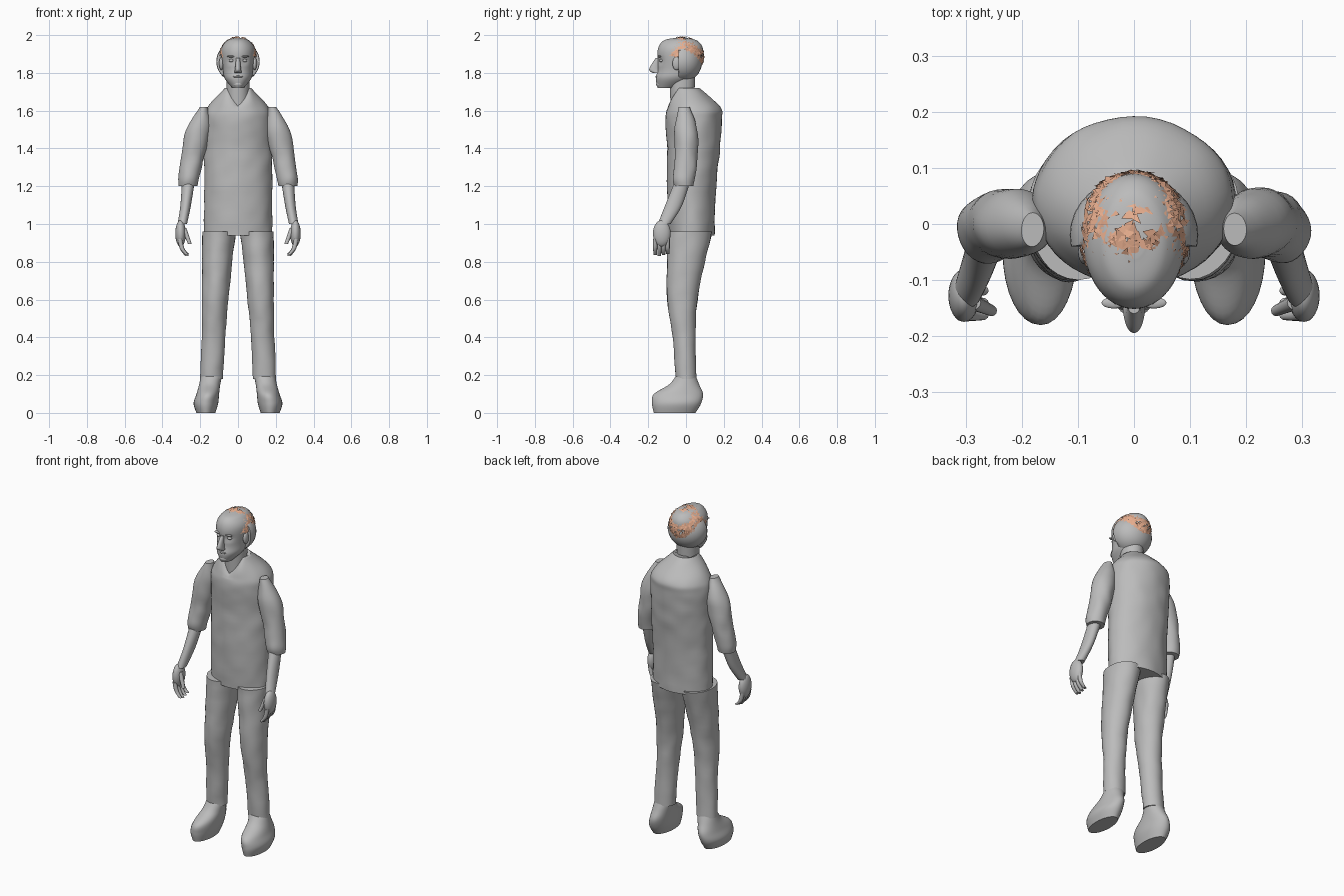
import bpy, bmesh, math, random
from mathutils import Vector, noise

random.seed(4)
cube = bpy.data.objects.get("Cube")
if cube:
    bpy.data.objects.remove(cube)


def material(name, rgb):
    m = bpy.data.materials.new(name)
    m.use_nodes = True
    m.diffuse_color = (*rgb, 1)
    m.node_tree.nodes["Principled BSDF"].inputs["Base Color"].default_value = (*rgb, 1)
    return m


GREY = material("plain grey", (.5, .5, .5))
PEACH = material("peach hair", (.8, .42, .27))


def finish(name, bm, mat, smooth=True):
    bmesh.ops.recalc_face_normals(bm, faces=bm.faces)
    mesh = bpy.data.meshes.new(name)
    bm.to_mesh(mesh)
    bm.free()
    mesh.materials.append(mat)
    ob = bpy.data.objects.new(name, mesh)
    bpy.context.collection.objects.link(ob)
    if smooth:
        bpy.ops.object.select_all(action='DESELECT')
        ob.select_set(True)
        bpy.context.view_layer.objects.active = ob
        bpy.ops.object.shade_smooth_by_angle(angle=math.radians(50))


# One horizontal elliptical cross-section, given by its centre and radii
def ring(z, wide, deep, x=0, y=0):
    return z, wide, deep, x, y


def spline(a, b, c, d, t):
    return b + t / 2 * (c - a + t * (2 * a - 5 * b + 4 * c - d + t * (3 * (b - c) + d - a)))


# Smooth skin through a stack of cross-sections, mirrored when side is negative
def loft(name, rows, side=1, sides=32, steps=6, shape=None):
    last = len(rows) - 1
    sections = []
    for i in range(last):
        four = [rows[min(max(i + k, 0), last)] for k in (-1, 0, 1, 2)]
        for s in range(steps):
            sections.append([spline(*values, s / steps) for values in zip(*four)])
    sections.append(rows[-1])
    bm = bmesh.new()
    grid = []
    for z, wide, deep, x, y in sections:
        loop = []
        for k in range(sides):
            angle = math.tau * k / sides
            p = Vector((side * (x + wide * math.sin(angle)), y - deep * math.cos(angle), z))
            loop.append(bm.verts.new(shape(p) if shape else p))
        grid.append(loop)
    for low, high in zip(grid, grid[1:]):
        for k in range(sides):
            n = (k + 1) % sides
            bm.faces.new((low[k], low[n], high[n], high[k]))
    bm.faces.new(grid[0])
    bm.faces.new(grid[-1])
    finish(name, bm, GREY)


def blob(name, centre, radii, shape=None):
    bm = bmesh.new()
    bmesh.ops.create_uvsphere(bm, u_segments=32, v_segments=20, radius=1)
    for v in bm.verts:
        p = Vector(centre) + Vector(radii) * v.co
        v.co = shape(p) if shape else p
    finish(name, bm, GREY)


def wrinkle(p):
    return p + .004 * noise.noise_vector(p * 14) * Vector((1, 1, 0))


# Drop the front of the collar into a V neck
def shirt_shape(p):
    q = wrinkle(p)
    if p.y < 0 and p.z > 1.6:
        q.z -= .7 * max(0, 1 - abs(p.x) / .06) * (p.z - 1.6)
    return q


# Hollow the eye sockets
def head_shape(p):
    if p.y < 0:
        distance = math.hypot((abs(p.x) - .035) / .02, (p.z - 1.865) / .014)
        p.y += .012 * math.exp(-distance ** 2)
    return p


# Cut the rear skull flat in front
def flat_front(p):
    p.y = max(p.y, -.04)
    return p


loft("shirt", [
    ring(z=.94, wide=.18, deep=.12, y=.03),
    ring(z=1.2, wide=.18, deep=.13, y=.03),
    ring(z=1.4, wide=.18, deep=.14, y=.04),
    ring(z=1.55, wide=.18, deep=.15, y=.04),
    ring(z=1.62, wide=.16, deep=.14, y=.04),
    ring(z=1.72, wide=.07, deep=.07),
], sides=48, steps=8, shape=shirt_shape)

loft("neck", [
    ring(z=1.6, wide=.06, deep=.06, y=-.02),
    ring(z=1.8, wide=.06, deep=.07, y=-.02),
])

loft("head", [
    ring(z=1.72, wide=.03, deep=.05, y=-.1),
    ring(z=1.77, wide=.07, deep=.1, y=-.06),
    ring(z=1.82, wide=.08, deep=.11, y=-.04),
    ring(z=1.92, wide=.09, deep=.12, y=-.03),
    ring(z=1.97, wide=.06, deep=.09, y=-.03),
    ring(z=1.985, wide=.02, deep=.03, y=-.03),
], sides=48, steps=8, shape=head_shape)
blob("rear_skull", (0, -.02, 1.86), (.115, .105, .11), flat_front)

# Face
loft("nose", [
    ring(z=1.8, wide=.02, deep=.02, y=-.155),
    ring(z=1.82, wide=.016, deep=.03, y=-.165),
    ring(z=1.88, wide=.01, deep=.01, y=-.15),
])
blob("upper_lip", (0, -.152, 1.78), (.026, .01, .006))
blob("lower_lip", (0, -.15, 1.767), (.022, .01, .007))
blob("chin", (0, -.138, 1.74), (.026, .02, .018))

for side, label in ((1, "left"), (-1, "right")):
    blob(label + "_eye", (side * .035, -.13, 1.865), (.014, .011, .008))
    blob(label + "_brow", (side * .036, -.141, 1.887), (.022, .01, .005))
    blob(label + "_ear", (side * .088, -.05, 1.85), (.012, .022, .035))

    # Trouser leg and shoe
    loft(label + "_trouser_leg", [
        ring(z=.18, wide=.062, deep=.054, x=.14),
        ring(z=.4, wide=.062, deep=.06, x=.13, y=-.01),
        ring(z=.6, wide=.07, deep=.08, x=.12, y=-.02),
        ring(z=.8, wide=.08, deep=.1, x=.11),
        ring(z=.96, wide=.09, deep=.12, x=.1, y=.02),
    ], side, shape=wrinkle)
    loft(label + "_shoe", [
        ring(z=0, wide=.05, deep=.11, x=.17, y=-.06),
        ring(z=.05, wide=.065, deep=.13, x=.17, y=-.05),
        ring(z=.1, wide=.06, deep=.13, x=.16, y=-.04),
        ring(z=.15, wide=.056, deep=.08, x=.15, y=-.01),
        ring(z=.2, wide=.056, deep=.05, x=.14),
    ], side)

    # Rolled sleeve
    loft(label + "_sleeve", [
        ring(z=1.2, wide=.05, deep=.05, x=.265, y=-.01),
        ring(z=1.25, wide=.056, deep=.06, x=.26, y=-.01),
        ring(z=1.35, wide=.06, deep=.06, x=.24),
        ring(z=1.5, wide=.064, deep=.06, x=.21),
        ring(z=1.62, wide=.02, deep=.03, x=.18, y=-.01),
    ], side, shape=wrinkle)

    # Bare forearm, palm, fingers and thumb
    loft(label + "_forearm", [
        ring(z=1, wide=.025, deep=.034, x=.295, y=-.115),
        ring(z=1.1, wide=.028, deep=.045, x=.277, y=-.065),
        ring(z=1.25, wide=.035, deep=.04, x=.26, y=-.01),
    ], side)
    blob(label + "_palm", (side * .304, -.128, .95), (.028, .047, .07))
    for finger in range(4):
        y = -.163 + finger * .022
        tip = .83 + .006 * abs(finger - 1)
        loft(label + "_finger_" + str(finger + 1), [
            ring(z=tip, wide=.01, deep=.009, x=.27, y=y),
            ring(z=.87, wide=.012, deep=.011, x=.296, y=y),
            ring(z=.92, wide=.012, deep=.011, x=.308, y=y),
        ], side, sides=12)
    loft(label + "_thumb", [
        ring(z=.895, wide=.01, deep=.01, x=.255, y=-.155),
        ring(z=.98, wide=.014, deep=.014, x=.288, y=-.14),
    ], side, sides=12)

# Short hair made of small flat tufts, thin at the crown
hair = bmesh.new()
placed = 0
while placed < 620:
    normal = Vector([random.gauss(0, 1) for _ in range(3)]).normalized()
    p = Vector((0, -.018, 1.888)) + normal * Vector((.098, .113, .102))
    hairline = 1.935 if p.y < -.09 else 1.89 if p.y < .04 else 1.84
    nape = 1.77 < p.z < 1.8 and p.y > .03 and placed % 3 == 0
    crown = abs(p.x) < .05 and -.01 < p.y < .04
    if (p.z < hairline and not nape) or (crown and random.random() < .85):
        continue
    tangent = normal.orthogonal().normalized()
    along = tangent * math.cos(placed) + normal.cross(tangent) * math.sin(placed)
    along += normal * random.uniform(-.25, .25)
    across = normal.cross(along).normalized()
    along *= random.uniform(.012, .02)
    across *= random.uniform(.005, .01)
    corners = [p - along, p + across, p + along, p - across]
    for corner in corners:
        corner.z = min(corner.z, 2)
    hair.faces.new([hair.verts.new(corner) for corner in corners])
    placed += 1
finish("hair", hair, PEACH, smooth=False)
